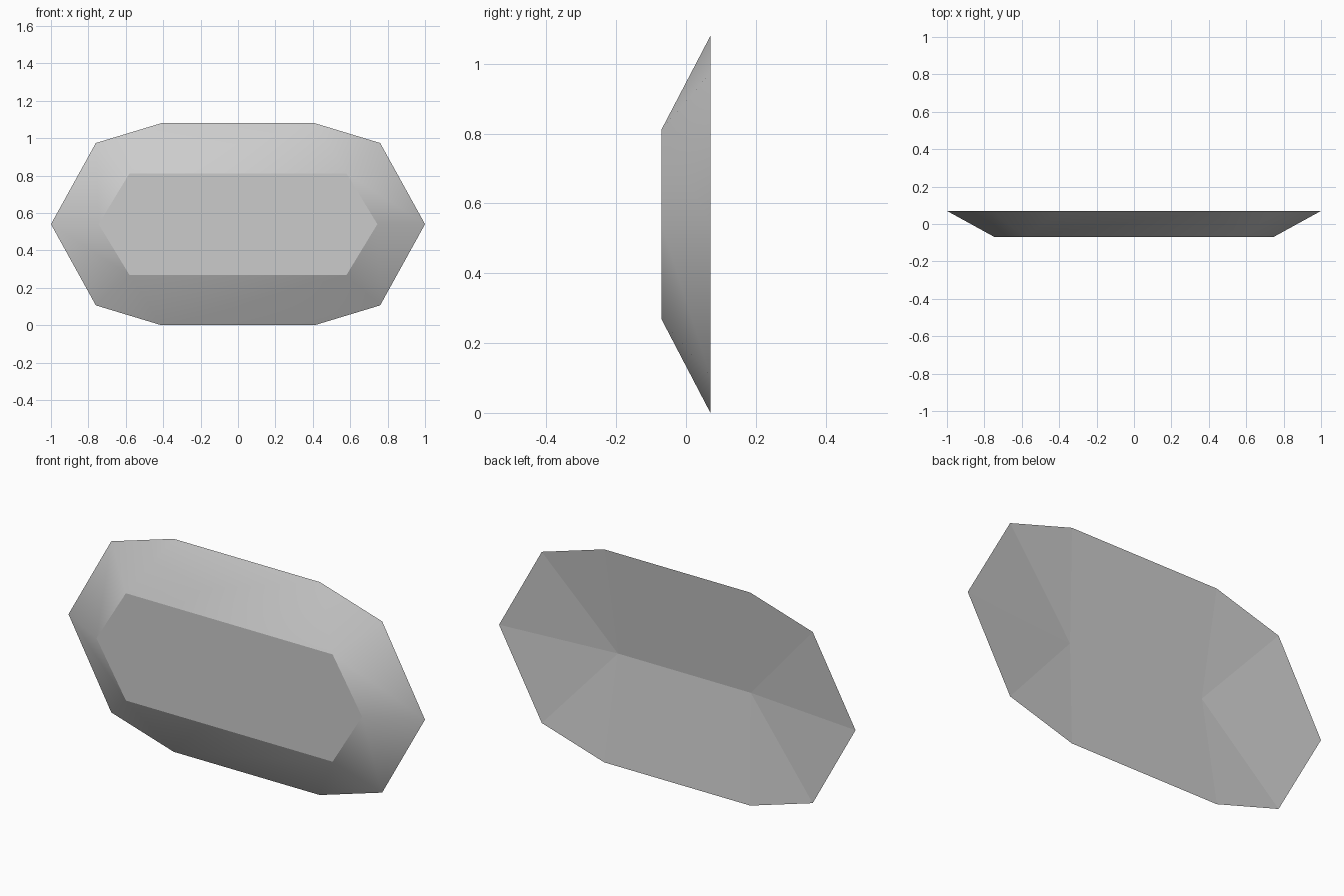
import bpy
import bmesh

cube = bpy.data.objects.get("Cube")
if cube:
    bpy.data.objects.remove(cube, do_unlink=True)

grey = bpy.data.materials.new("plain_grey")
grey.use_nodes = True
colour = (0.6, 0.6, 0.6, 1)
grey.diffuse_color = colour
grey.node_tree.nodes["Principled BSDF"].inputs["Base Color"].default_value = colour

MID = 0.54                        # height of the centre line
FRONT, BACK, RIDGE = -0.07, 0.07, 0.013


def ring(bm, quarter, y):
    """Mirror a quarter outline (first point on the centre line) into a loop."""
    right = quarter + [(x, -z) for x, z in reversed(quarter[1:])]
    half = len(quarter) - 1
    upper = quarter + [(-x, z) for x, z in reversed(quarter)]
    lower = [(-x, -z) for x, z in quarter[1:]] + [(x, -z) for x, z in reversed(quarter[1:])]
    return [bm.verts.new((x, y, MID + z)) for x, z in upper + lower]


bm = bmesh.new()
rim = ring(bm, [(1, 0), (0.76, 0.434), (0.41, 0.54)], BACK)
plate = ring(bm, [(0.745, 0), (0.58, 0.272)], FRONT)
ridge = [bm.verts.new((s * 0.373, RIDGE, MID)) for s in (1, -1)]

# Flat front table
table = bm.faces.new(plate)

# Bevelled flanks: the two outer rim corners of each quarter share a table corner
to_plate = [0, 1, 1, 2, 2, 3, 4, 4, 5, 5]
flanks = []
for i in range(10):
    j = (i + 1) % 10
    a, b = plate[to_plate[i]], plate[to_plate[j]]
    corners = [rim[i], rim[j], b] + ([a] if a is not b else [])
    flanks.append(bm.faces.new(corners))

# Hollow back: facets running from the rim to a sunken ridge
for i in range(10):
    j = (i + 1) % 10
    a, b = (ridge[0 if rim[k].co.x > 0 else 1] for k in (i, j))
    bm.faces.new([rim[j], rim[i], a] + ([b] if b is not a else []))

# Smooth flanks, sharp around the table and rim
for face in flanks:
    face.smooth = True
for edge in bm.edges:
    inside = sum(f in flanks for f in edge.link_faces)
    edge.smooth = inside == 2
bmesh.ops.recalc_face_normals(bm, faces=bm.faces[:])

mesh = bpy.data.meshes.new("faceted_panel")
bm.to_mesh(mesh)
bm.free()
mesh.materials.append(grey)
panel = bpy.data.objects.new("faceted_panel", mesh)
bpy.context.collection.objects.link(panel)
